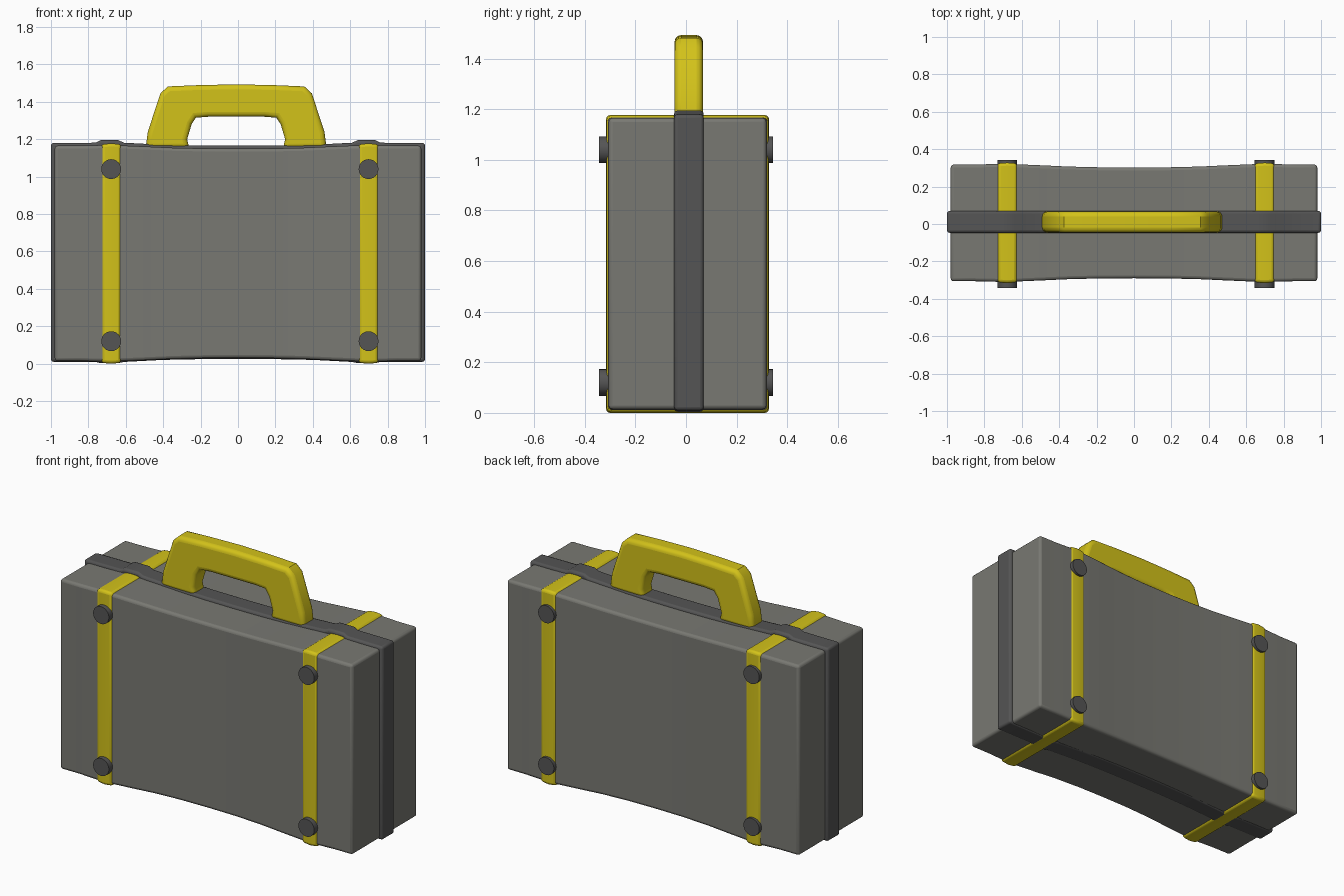
import bpy, bmesh, math
from mathutils import Matrix

if "Cube" in bpy.data.objects:
    bpy.data.objects.remove(bpy.data.objects["Cube"])


def material(name, rgb):
    m = bpy.data.materials.new(name)
    m.diffuse_color = (*rgb, 1)
    m.use_nodes = True
    m.node_tree.nodes["Principled BSDF"].inputs["Base Color"].default_value = m.diffuse_color
    return m


YELLOW = material("yellow", (0.65, 0.54, 0.01))
GREY = material("grey", (0.19, 0.19, 0.17))
DARK = material("dark_grey", (0.09, 0.09, 0.09))


def finish(name, bm, mat, bevel=0.0, segments=3, limit=50):
    bmesh.ops.recalc_face_normals(bm, faces=bm.faces)
    me = bpy.data.meshes.new(name)
    bm.to_mesh(me)
    bm.free()
    ob = bpy.data.objects.new(name, me)
    bpy.context.collection.objects.link(ob)
    me.materials.append(mat)
    bpy.ops.object.select_all(action='DESELECT')
    bpy.context.view_layer.objects.active = ob
    ob.select_set(True)
    bpy.ops.object.shade_smooth_by_angle(angle=math.radians(40))
    if bevel:
        b = ob.modifiers.new("bevel", 'BEVEL')
        b.width, b.segments = bevel, segments
        b.limit_method, b.angle_limit = 'ANGLE', math.radians(limit)
    return ob


def loft_box(name, stations, mat, bevel):
    """Rectangular sections (x, y0, y1, z0, z1) joined along x."""
    bm = bmesh.new()
    rings = [[bm.verts.new((x, *p)) for p in ((y0, z0), (y1, z0), (y1, z1), (y0, z1))]
             for x, y0, y1, z0, z1 in stations]
    for a, b in zip(rings, rings[1:]):
        for i in range(4):
            j = (i + 1) % 4
            bm.faces.new((a[i], a[j], b[j], b[i]))
    bm.faces.new(rings[0])
    bm.faces.new(rings[-1])
    return finish(name, bm, mat, bevel)


# case body, slightly waisted between the straps
half = [(0.98, 0.0), (0.85, 0.0), (0.69, -0.004), (0.5, 0.004), (0.35, 0.011), (0.18, 0.015)]
waist = [(-x, d) for x, d in half] + [(0, 0.016)] + half[::-1]
loft_box("case_body", [(x, -0.306 + d, 0.318 - d, 0.014 + d, 1.165 - d) for x, d in waist],
         GREY, 0.016)

# raised seam band round the middle, bumped over the straps
half = [(1.0, 0.0), (0.76, -0.001), (0.735, -0.015), (0.64, -0.015), (0.61, -0.001),
        (0.4, 0.01), (0.2, 0.014)]
band = [(-x, d) for x, d in half] + [(0, 0.015)] + half[::-1]
loft_box("seam_band", [(x, -0.047, 0.07, max(0.003, 0.010 + d), 1.18 - d) for x, d in band],
         DARK, 0.014)

# straps and their studs
for side, cx in (("left", -0.678), ("right", 0.698)):
    loft_box(side + "_strap", [(cx + dx, -0.316 + d, 0.328 - d, d, 1.177 - d)
                               for dx, d in ((-0.053, 0.004), (0, 0), (0.053, 0.004))],
             YELLOW, 0.016)
    for face, y in (("front", -0.318), ("back", 0.318)):
        for level, z in (("lower", 0.12), ("upper", 1.04)):
            bm = bmesh.new()
            bmesh.ops.create_cone(bm, cap_ends=True, segments=24, radius1=0.053,
                                  radius2=0.053, depth=0.05,
                                  matrix=Matrix.Translation((cx, y, z))
                                  @ Matrix.Rotation(math.pi / 2, 4, 'X'))
            finish(f"{side}_{face}_{level}_stud", bm, DARK)

# carrying handle: half outline mirrored, then extruded in depth
outer = [(0.484, 1.15), (0.472, 1.24), (0.405, 1.445), (0.365, 1.482), (0.2, 1.489)]
inner = [(0.15, 1.32), (0.215, 1.315), (0.238, 1.28), (0.262, 1.2), (0.25, 1.15)]
right = [(0, 1.493)] + outer[::-1]
outline = right + inner[::-1] + [(-x, z) for x, z in inner] + [(-x, z) for x, z in outer]
bm = bmesh.new()
face = bm.faces.new([bm.verts.new((x - 0.01, -0.045, z)) for x, z in outline])
ext = bmesh.ops.extrude_face_region(bm, geom=[face])
bmesh.ops.translate(bm, vec=(0, 0.112, 0),
                    verts=[v for v in ext["geom"] if isinstance(v, bmesh.types.BMVert)])
finish("handle", bm, YELLOW, 0.026, 4, 70)
